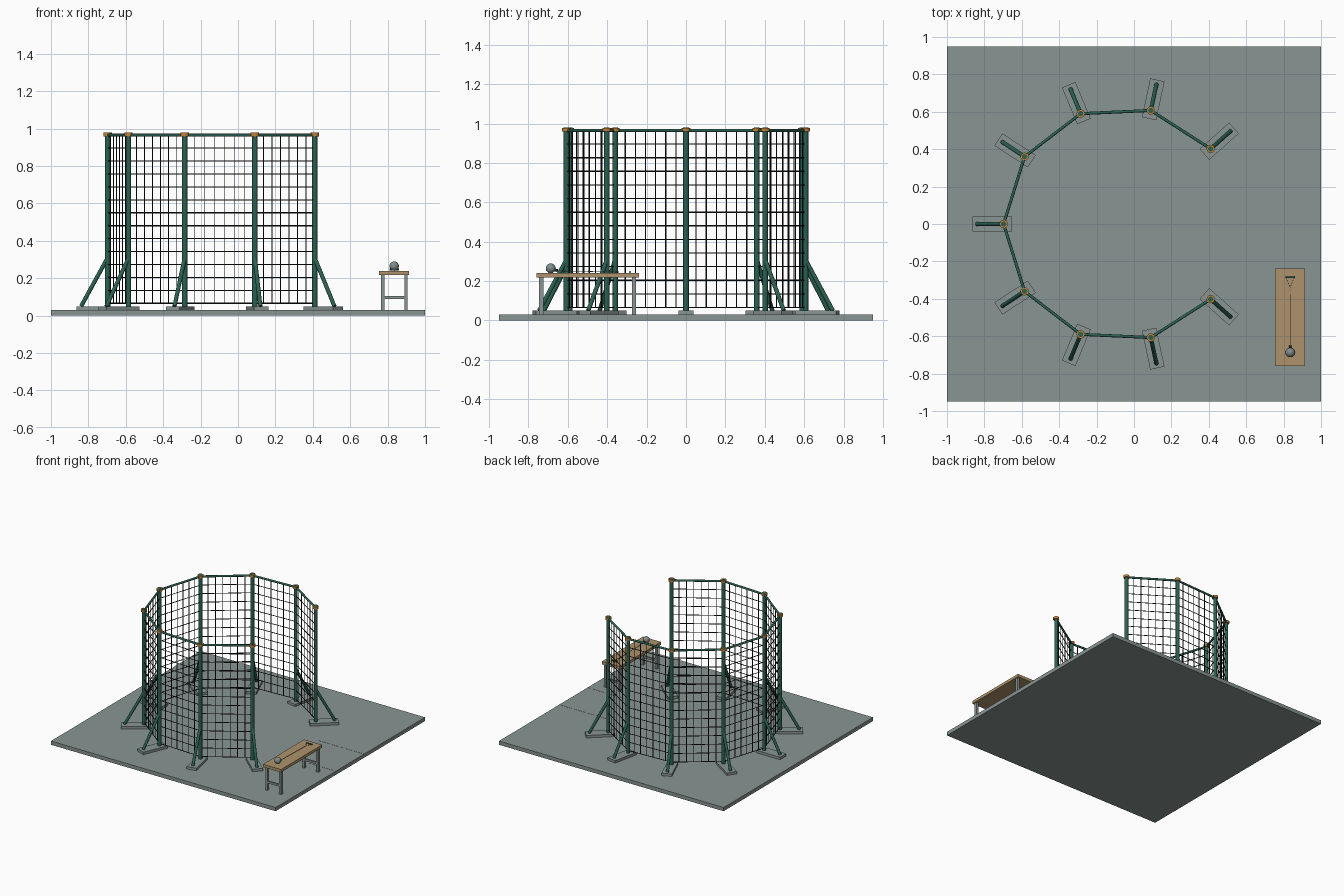
import bpy, bmesh, math
from mathutils import Vector, Matrix

old = bpy.data.objects.get("Cube")
if old:
    bpy.data.objects.remove(old, do_unlink=True)


def material(name, rgb):
    m = bpy.data.materials.new(name)
    m.use_nodes = True
    m.diffuse_color = (*rgb, 1)
    m.node_tree.nodes["Principled BSDF"].inputs["Base Color"].default_value = (*rgb, 1)
    return m


GREY = material("slate grey", (0.25, 0.30, 0.29))
GREEN = material("dark green", (0.025, 0.12, 0.085))
ORANGE = material("orange", (0.55, 0.23, 0.04))
WOOD = material("light wood", (0.42, 0.29, 0.15))
BLACK = material("net black", (0.01, 0.012, 0.012))
STEEL = material("steel", (0.22, 0.27, 0.27))


def finish(name, bm, mat, smooth=False):
    me = bpy.data.meshes.new(name)
    bm.to_mesh(me)
    bm.free()
    me.materials.append(mat)
    ob = bpy.data.objects.new(name, me)
    bpy.context.collection.objects.link(ob)
    if smooth:
        bpy.ops.object.select_all(action="DESELECT")
        ob.select_set(True)
        bpy.context.view_layer.objects.active = ob
        bpy.ops.object.shade_smooth_by_angle(angle=math.radians(40))
    return ob


def add_box(bm, lo, hi, frame=Matrix()):
    lo, hi = Vector(lo), Vector(hi)
    fit = Matrix.Translation((lo + hi) / 2) @ Matrix.Diagonal((*(hi - lo), 1))
    bmesh.ops.create_cube(bm, size=1, matrix=frame @ fit)


def add_rod(bm, a, b, r, sides=12):
    a, b = Vector(a), Vector(b)
    d = b - a
    turn = d.to_track_quat("Z", "Y").to_matrix().to_4x4()
    bmesh.ops.create_cone(bm, cap_ends=True, segments=sides, radius1=r, radius2=r,
                          depth=d.length, matrix=Matrix.Translation((a + b) / 2) @ turn)


def box(name, lo, hi, mat, frame=Matrix()):
    bm = bmesh.new()
    add_box(bm, lo, hi, frame)
    return finish(name, bm, mat)


def rod(name, a, b, r, mat, sides=16):
    bm = bmesh.new()
    add_rod(bm, a, b, r, sides)
    return finish(name, bm, mat, smooth=True)


FLOOR, TOP, RAIL = 0.03, 0.975, 0.965

# Ground slab and the two sector lines
box("ground_slab", (-1, -0.95, 0), (1, 0.95, FLOOR), GREY)
for side in (-1, 1):
    box("sector_line", (0.59, side * 0.18 - 0.005, FLOOR), (1, side * 0.18 + 0.005, FLOOR + 0.001), GREY)

# Post positions around the open ring, mirrored front to back
half = [(0.41, 0.402), (0.09, 0.607), (-0.285, 0.59), (-0.585, 0.36)]
ring = half + [(-0.697, 0)] + [(x, -y) for x, y in reversed(half)]

# Posts with caps, feet and braces
for x, y in ring:
    angle = math.atan2(y, x + 0.04)
    frame = Matrix.Translation((x, y, 0)) @ Matrix.Rotation(angle, 4, "Z")
    rod("post", (x, y, FLOOR), (x, y, TOP + 0.004), 0.014, GREEN)
    rod("post_cap", (x, y, TOP - 0.016), (x, y, TOP + 0.003), 0.022, ORANGE)
    box("post_foot", (-0.045, -0.039, FLOOR), (0.167, 0.039, 0.05), GREY, frame)
    rod("brace", frame @ Vector((0.005, 0, 0.3)), frame @ Vector((0.142, 0, 0.05)), 0.011, GREEN)

# Top rails and net panels between neighbouring posts
COLUMNS, ROWS, LOW = 7, 13, 0.066
for p, q in zip(ring, ring[1:]):
    a, b = Vector((*p, 0)), Vector((*q, 0))
    up = Vector((0, 0, 1))
    rod("top_rail", a + up * RAIL, b + up * RAIL, 0.008, GREEN, 12)
    bm = bmesh.new()
    for i in range(1, COLUMNS):
        foot = a.lerp(b, i / COLUMNS)
        add_rod(bm, foot + up * LOW, foot + up * RAIL, 0.0026, 6)
    for j in range(ROWS):
        lift = up * (LOW + (RAIL - LOW) * j / ROWS)
        add_rod(bm, a + lift, b + lift, 0.003, 6)
    finish("net_panel", bm, BLACK, smooth=True)

# Bench
box("bench_top", (0.755, -0.76, 0.217), (0.915, -0.238, 0.24), WOOD)
bm = bmesh.new()
for y in (-0.735, -0.264):
    for x in (0.774, 0.898):
        add_box(bm, (x - 0.009, y - 0.011, FLOOR), (x + 0.009, y + 0.011, 0.217))
    add_box(bm, (0.774, y - 0.007, 0.088), (0.898, y + 0.007, 0.104))
finish("bench_legs", bm, GREY)

# Throwing weight lying on the bench: ball, neck, wire and grip
bx, by, bz = 0.835, -0.687, 0.265
bm = bmesh.new()
bmesh.ops.create_uvsphere(bm, u_segments=24, v_segments=14, radius=0.025,
                          matrix=Matrix.Translation((bx, by, bz)))
finish("ball", bm, STEEL, smooth=True)
rod("ball_neck", (bx, by + 0.02, bz - 0.008), (bx, by + 0.036, bz - 0.012), 0.007, BLACK)
rod("wire", (bx, by + 0.03, 0.252), (bx, -0.34, 0.246), 0.0015, STEEL, 8)
for s in (-1, 1):
    rod("grip_wire", (bx, -0.34, 0.246), (bx + s * 0.022, -0.285, 0.246), 0.001, STEEL, 8)
rod("grip", (bx - 0.026, -0.285, 0.246), (bx + 0.026, -0.285, 0.246), 0.005, GREEN, 12)
